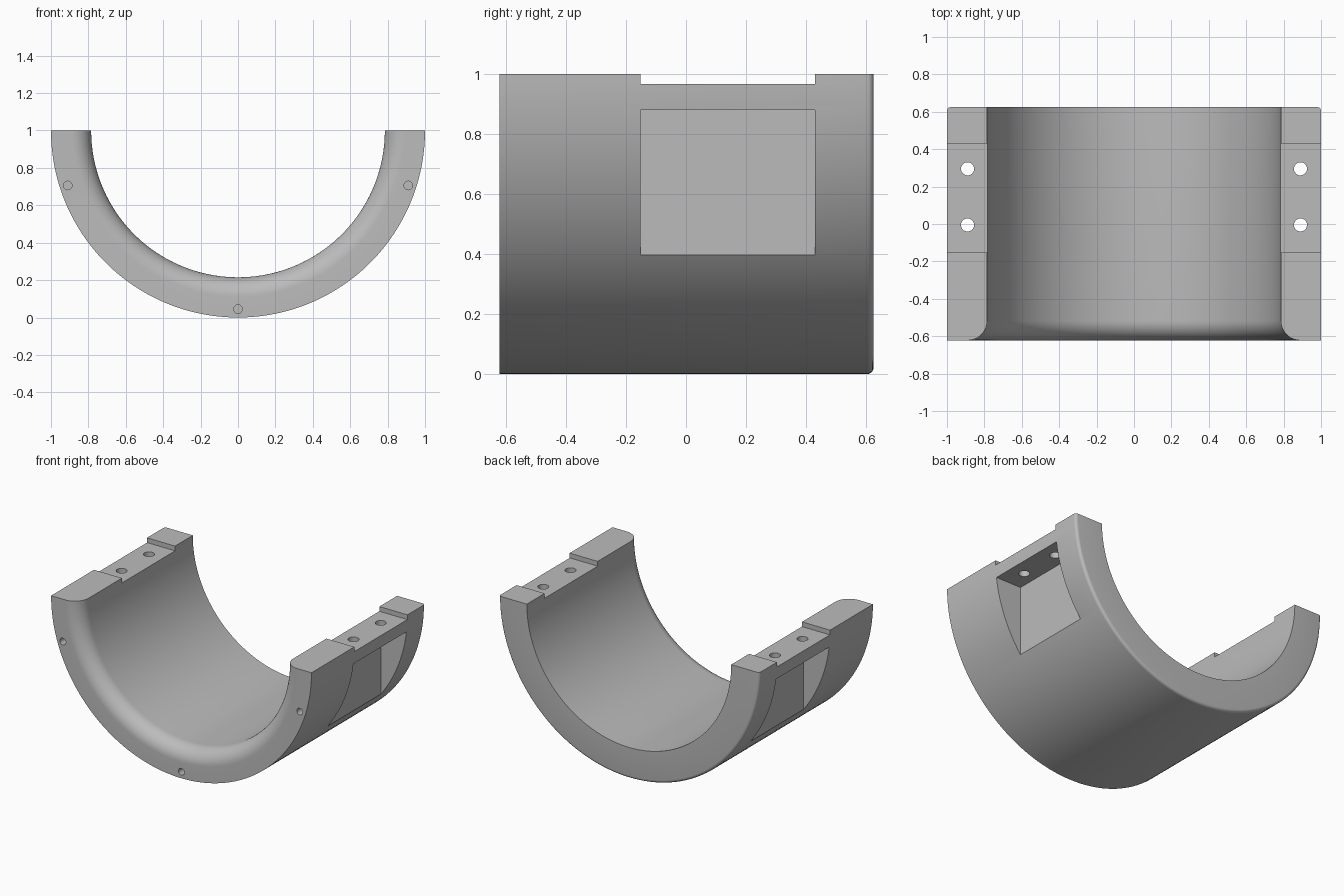
import bpy
import bmesh
from math import sin, cos, pi, radians
from mathutils import Matrix, Vector

if "Cube" in bpy.data.objects:
    bpy.data.objects.remove(bpy.data.objects["Cube"], do_unlink=True)

OUTER, INNER = 1.0, 0.785
FRONT, BACK = -0.622, 0.625
POCKET_Y = (-0.152, 0.43)
SEGMENTS = 96

grey = bpy.data.materials.new("plain grey")
grey.use_nodes = True
colour = (0.5, 0.5, 0.5, 1)
grey.diffuse_color = colour
grey.node_tree.nodes["Principled BSDF"].inputs["Base Color"].default_value = colour


def make_object(name, bm):
    bmesh.ops.recalc_face_normals(bm, faces=bm.faces)
    mesh = bpy.data.meshes.new(name)
    bm.to_mesh(mesh)
    bm.free()
    mesh.materials.append(grey)
    obj = bpy.data.objects.new(name, mesh)
    bpy.context.collection.objects.link(obj)
    return obj


def arc(cr, cy, radius, start, end, steps):
    angles = [radians(start + (end - start) * i / steps) for i in range(steps + 1)]
    return [(cr + radius * cos(a), cy + radius * sin(a)) for a in angles]


def box(name, x, y, z):
    bm = bmesh.new()
    centre = Vector([(a + b) / 2 for a, b in (x, y, z)])
    size = [b - a for a, b in (x, y, z)]
    bmesh.ops.create_cube(bm, size=1, matrix=Matrix.Translation(centre) @ Matrix.Diagonal((*size, 1)))
    return make_object(name, bm)


def drill(name, centre, radius, depth, axis):
    bm = bmesh.new()
    turn = Matrix.Rotation(pi / 2, 4, "X") if axis == "Y" else Matrix()
    bmesh.ops.create_cone(bm, cap_ends=True, segments=32, radius1=radius, radius2=radius,
                          depth=depth, matrix=Matrix.Translation(centre) @ turn)
    return make_object(name, bm)


# Half shell: section swept half a turn, rounded at the front bore and back rim
fillet, rim = 0.105, 0.02
section = [(OUTER, FRONT)]
section += arc(OUTER - rim, BACK - rim, rim, 0, 90, 5)
section += [(INNER, BACK)]
section += arc(INNER + fillet, FRONT + fillet, fillet, 180, 270, 12)
bm = bmesh.new()
rings = []
for i in range(SEGMENTS + 1):
    a = pi * i / SEGMENTS
    rings.append([bm.verts.new((r * cos(a), y, 1 - r * sin(a))) for r, y in section])
count = len(section)
for ring, following in zip(rings, rings[1:]):
    for j in range(count):
        k = (j + 1) % count
        bm.faces.new((ring[j], ring[k], following[k], following[j]))
bm.faces.new(rings[0])
bm.faces.new(rings[-1])
shell = make_object("half_bearing_shell", bm)

# Cutters: top recess, outer bolt pocket and bolt holes on both sides
cutters = []
for side, sign in (("left", 1), ("right", -1)):
    def span(a, b):
        return sorted((a * sign, b * sign))
    cutters.append(box(side + "_top_recess", span(0.6, 1.2), POCKET_Y, (0.967, 1.2)))
    cutters.append(box(side + "_bolt_pocket", span(0.797, 1.2), POCKET_Y, (0.3, 0.88)))
    for y in (-0.005, 0.295):
        cutters.append(drill(side + "_bolt_hole", (0.89 * sign, y, 0.93), 0.035, 0.2, "Z"))

# Cutters: small dowel holes in the front face
for x, z in ((-0.91, 0.706), (0, 0.045), (0.91, 0.706)):
    cutters.append(drill("dowel_hole", (x, FRONT, z), 0.023, 0.2, "Y"))

bpy.context.view_layer.objects.active = shell
for cutter in cutters:
    cutter.hide_render = True
    mod = shell.modifiers.new(cutter.name, "BOOLEAN")
    mod.operation = "DIFFERENCE"
    mod.solver = "EXACT"
    mod.object = cutter
    bpy.ops.object.modifier_apply(modifier=mod.name)
    bpy.data.objects.remove(cutter, do_unlink=True)

bpy.ops.object.select_all(action="DESELECT")
shell.select_set(True)
bpy.ops.object.shade_smooth_by_angle(angle=radians(25))
